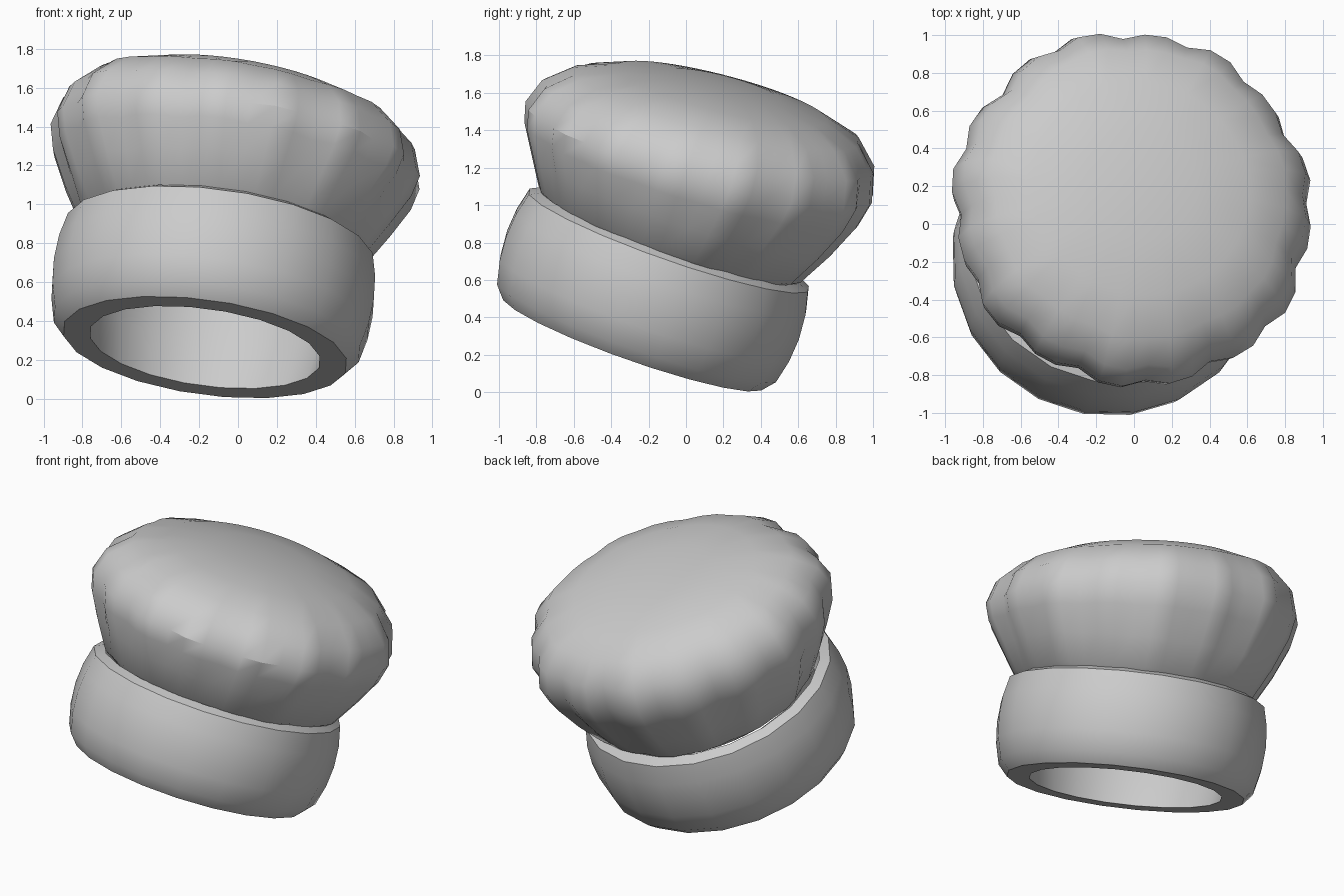
import bpy, bmesh, math
from mathutils import Vector, Matrix

if "Cube" in bpy.data.objects:
    bpy.data.objects.remove(bpy.data.objects["Cube"])

# Shared cloth colour and the tilted frame the hat is built along
cloth = bpy.data.materials.new("off_white_cloth")
cloth.diffuse_color = (0.6, 0.6, 0.6, 1)
cloth.use_nodes = True
cloth.node_tree.nodes["Principled BSDF"].inputs["Base Color"].default_value = cloth.diffuse_color
axis = Vector((0.13, 0.33, 0.935)).normalized()
tilt = Vector((0, 0, 1)).rotation_difference(axis).to_matrix().to_4x4()
frame = Matrix.Translation((-0.17, -0.285, 0.265)) @ tilt


def revolve(name, profile, segs, shape=lambda a, i, k, r, h: (r, h), shift=(0, 0, 0)):
    """Spin (radius, height) points about the hat axis; radius 0 closes to a point."""
    bm = bmesh.new()
    rings = []
    for k, (r, h) in enumerate(profile):
        if r == 0:
            rings.append([bm.verts.new((0, 0, shape(0, 0, k, 0, h)[1]))] * segs)
            continue
        ring = []
        for i in range(segs):
            a = 2 * math.pi * (i + 0.5) / segs
            rr, hh = shape(a, i, k, r, h)
            ring.append(bm.verts.new((rr * math.cos(a), rr * math.sin(a), hh)))
        rings.append(ring)
    for lo, hi in zip(rings, rings[1:]):
        for i in range(segs):
            j = (i + 1) % segs
            bm.faces.new(list(dict.fromkeys([lo[i], lo[j], hi[j], hi[i]])))
    bm.transform(Matrix.Translation(shift) @ frame)
    mesh = bpy.data.meshes.new(name)
    bm.to_mesh(mesh)
    bm.free()
    mesh.materials.append(cloth)
    ob = bpy.data.objects.new(name, mesh)
    bpy.context.collection.objects.link(ob)
    bpy.context.view_layer.objects.active = ob
    ob.select_set(True)
    bpy.ops.object.shade_smooth_by_angle(angle=math.radians(32))
    ob.select_set(False)
    return ob


# Head band: inner wall, flat underside, bevel, bulging outside, top lip
revolve("head_band", [
    (0.65, 0.55), (0.65, 0.25), (0.60, 0.0), (0.74, 0.0), (0.80, 0.07),
    (0.83, 0.2), (0.84, 0.33), (0.83, 0.46), (0.80, 0.585), (0.74, 0.615)], 20)

# Pleated crown: every third rib is pulled in to make a fold,
# and the top sags toward the front right
fold = [0.0, 0.015, 0.03, 0.04, 0.04, 0.035, 0.015, 0.0, 0.0, 0.0]


def crown(a, i, k, r, h):
    w = min(1, max(0, (h - 0.65) / 0.6))
    w = w * w * (3 - 2 * w)
    sag = 0.05 + 0.075 * math.cos(a + math.radians(65)) * min(1, r / 0.8)
    wobble = 0.012 * math.sin(i * 0.9 + 1.0) if 0 < k < 7 else 0
    return r * (1 + wobble - (fold[k] if i % 3 == 0 else 0)), h - w * sag


revolve("puffed_crown", [
    (0.65, 0.55), (0.75, 0.62), (0.85, 0.80), (0.935, 0.99), (0.965, 1.13),
    (0.92, 1.28), (0.79, 1.40), (0.58, 1.475), (0.3, 1.52), (0, 1.53)],
    48, crown, (0.02, 0.005, 0))
